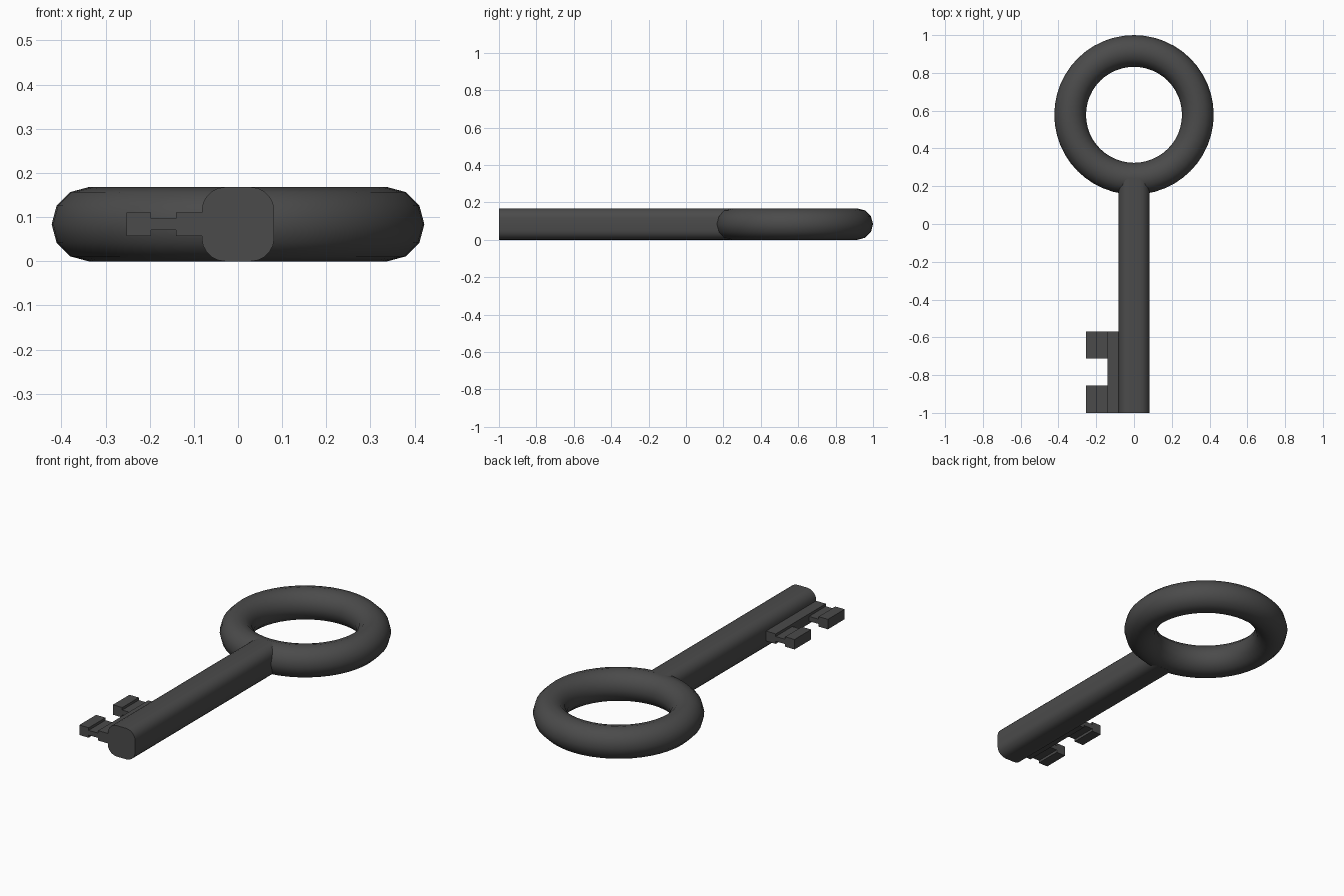
import bpy, bmesh, math

if "Cube" in bpy.data.objects:
    bpy.data.objects.remove(bpy.data.objects["Cube"])

iron = bpy.data.materials.new("dark_iron")
iron.diffuse_color = (0.07, 0.07, 0.07, 1)
iron.use_nodes = True
iron.node_tree.nodes["Principled BSDF"].inputs["Base Color"].default_value = iron.diffuse_color

MID = 0.084   # half thickness of the key


def extrude_y(name, profile, y0, y1, caps=True):
    """Extrude a closed (x, z) profile along y."""
    bm = bmesh.new()
    a = [bm.verts.new((x, y0, z)) for x, z in profile]
    b = [bm.verts.new((x, y1, z)) for x, z in profile]
    n = len(profile)
    for i in range(n):
        j = (i + 1) % n
        bm.faces.new((a[i], a[j], b[j], b[i]))
    if caps:
        bm.faces.new(a[::-1])
        bm.faces.new(b)
    bmesh.ops.recalc_face_normals(bm, faces=bm.faces)
    me = bpy.data.meshes.new(name)
    bm.to_mesh(me)
    bm.free()
    ob = bpy.data.objects.new(name, me)
    bpy.context.collection.objects.link(ob)
    me.materials.append(iron)
    return ob


def smooth(ob):
    bpy.ops.object.select_all(action='DESELECT')
    ob.select_set(True)
    bpy.context.view_layer.objects.active = ob
    bpy.ops.object.shade_smooth_by_angle(angle=math.radians(40))


# Ring handle
bpy.ops.mesh.primitive_torus_add(major_radius=0.338, minor_radius=MID,
                                 major_segments=48, minor_segments=12,
                                 location=(0, 0.578, MID))
ring = bpy.context.object
ring.name = "ring_handle"
ring.data.materials.append(iron)
smooth(ring)

# Shaft with a rounded square section
R, STEPS = 0.053, 5
section = []
for k, (sx, sz) in enumerate([(1, 1), (-1, 1), (-1, -1), (1, -1)]):
    for s in range(STEPS + 1):
        t = math.pi / 2 * (k + s / STEPS)
        section.append((sx * (0.082 - R) + R * math.cos(t),
                        MID + sz * (MID - R) + R * math.sin(t)))
smooth(extrude_y("shaft", section, -1.0, 0.24))

# Key bit: two grooved teeth joined by a plain web along the shaft
T, G = 0.027, 0.013   # half thickness of the tooth and of its groove
half = [(-0.07, T), (-0.14, T), (-0.14, G), (-0.197, G), (-0.197, T), (-0.253, T)]
tooth = [(x, MID + z) for x, z in half] + [(x, MID - z) for x, z in reversed(half)]
extrude_y("end_tooth", tooth, -1.0, -0.856)
extrude_y("inner_tooth", tooth, -0.712, -0.57)
web = [(-0.07, MID + T), (-0.14, MID + T), (-0.14, MID - T), (-0.07, MID - T)]
extrude_y("tooth_web", web, -0.856, -0.712, caps=False)
